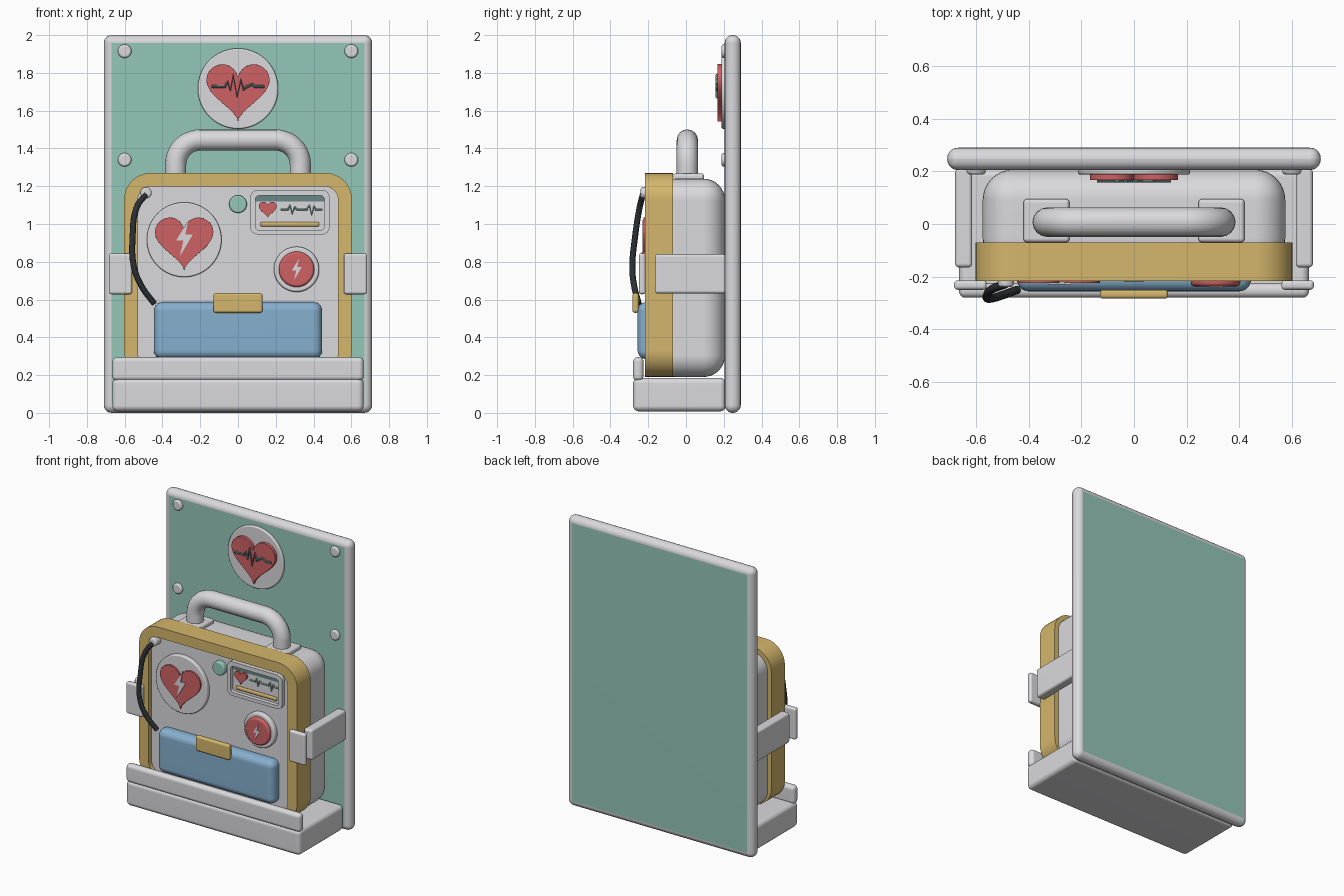
import bpy, bmesh, math
from mathutils import Vector

cube = bpy.data.objects.get("Cube")
if cube:
    bpy.data.objects.remove(cube, do_unlink=True)


def material(name, r, g, b):
    m = bpy.data.materials.new(name)
    m.use_nodes = True
    m.diffuse_color = (r, g, b, 1)
    node = next(n for n in m.node_tree.nodes if n.type == 'BSDF_PRINCIPLED')
    node.inputs["Base Color"].default_value = (r, g, b, 1)
    return m


WHITE = material("light grey", .70, .70, .72)
GREEN = material("mint green", .30, .57, .48)
YELLOW = material("mustard", .66, .47, .15)
BLUE = material("soft blue", .24, .43, .62)
RED = material("coral red", .62, .12, .125)
BLACK = material("black rubber", .025, .03, .035)
SLATE = material("slate teal", .14, .24, .24)


def finish(name, mesh, mats):
    """Link a mesh, shade it smooth and keep its flat faces flat."""
    ob = bpy.data.objects.new(name, mesh)
    bpy.context.collection.objects.link(ob)
    mesh.materials.clear()
    for m in mats:
        mesh.materials.append(m)
    bpy.ops.object.select_all(action='DESELECT')
    ob.select_set(True)
    bpy.context.view_layer.objects.active = ob
    bpy.ops.object.shade_smooth_by_angle(angle=math.radians(40))
    mod = ob.modifiers.new("flat faces", 'WEIGHTED_NORMAL')
    mod.keep_sharp = True
    return ob


def from_bmesh(name, bm, mats):
    bmesh.ops.recalc_face_normals(bm, faces=bm.faces[:])
    mesh = bpy.data.meshes.new(name)
    bm.to_mesh(mesh)
    bm.free()
    return finish(name, mesh, mats)


def box(name, xs, ys, zs, bevel, mat, segments=5):
    bm = bmesh.new()
    bmesh.ops.create_cube(bm, size=1)
    for v in bm.verts:
        v.co = [(a + b) / 2 + c * (b - a) for (a, b), c in zip((xs, ys, zs), v.co)]
    bmesh.ops.bevel(bm, geom=bm.edges[:], offset=bevel, segments=segments,
                    profile=.5, affect='EDGES', clamp_overlap=True)
    return from_bmesh(name, bm, [mat])


# Outlines in the x-z plane
def rounded(x0, x1, z0, z1, r, n=8):
    pts = []
    for k, (cx, cz) in enumerate([(x1 - r, z1 - r), (x0 + r, z1 - r),
                                  (x0 + r, z0 + r), (x1 - r, z0 + r)]):
        for i in range(n + 1):
            a = math.pi / 2 * (k + i / n)
            pts.append((cx + r * math.cos(a), cz + r * math.sin(a)))
    return pts


def circle(cx, cz, r, n=40):
    return [(cx + r * math.cos(2 * math.pi * i / n),
             cz + r * math.sin(2 * math.pi * i / n)) for i in range(n)]


def heart(cx, cz, width, n=48):
    s, pts = width / 32, []
    for i in range(n):
        t = 2 * math.pi * i / n
        z = 13 * math.cos(t) - 5 * math.cos(2 * t) - 2 * math.cos(3 * t) - math.cos(4 * t)
        pts.append((cx + s * 16 * math.sin(t) ** 3, cz + s * (z + 2.5)))
    return pts


def lightning(cx, cz, h):
    shape = [(.12, .5), (-.22, -.06), (-.02, -.06), (-.12, -.5), (.24, .1), (.03, .1)]
    return [(cx + x * h, cz + z * h) for x, z in shape]


def plate(name, pts, front, back, mat, bevel=0, segments=3):
    """Extrude an outline along y and round its front rim."""
    bm = bmesh.new()
    face = bm.faces.new([bm.verts.new((x, back, z)) for x, z in pts])
    out = bmesh.ops.extrude_face_region(bm, geom=[face], use_keep_orig=True)
    moved = [g for g in out["geom"] if isinstance(g, bmesh.types.BMVert)]
    bmesh.ops.translate(bm, verts=moved, vec=(0, front - back, 0))
    bmesh.ops.recalc_face_normals(bm, faces=bm.faces[:])
    if bevel:
        top = set(moved)
        rim = [e for e in bm.edges if e.verts[0] in top and e.verts[1] in top]
        bmesh.ops.bevel(bm, geom=rim, offset=bevel, segments=segments, profile=.5,
                        affect='EDGES', clamp_overlap=True)
    return from_bmesh(name, bm, [mat])


def frame(name, outer, inner, front, back, mat):
    """Rectangular ring between two outlines with matching points."""
    bm = bmesh.new()
    loops = [[bm.verts.new((x, y, z)) for x, z in pts]
             for pts, y in ((outer, front), (outer, back), (inner, back), (inner, front))]
    n = len(outer)
    for k in range(4):
        a, b = loops[k], loops[(k + 1) % 4]
        for i in range(n):
            j = (i + 1) % n
            bm.faces.new((a[i], a[j], b[j], b[i]))
    return from_bmesh(name, bm, [mat])


def tube(name, pts, radius, mat, smooth=False, resolution=4):
    cu = bpy.data.curves.new(name + " path", 'CURVE')
    cu.dimensions = '3D'
    cu.bevel_depth, cu.bevel_resolution, cu.use_fill_caps = radius, resolution, True
    sp = cu.splines.new('BEZIER' if smooth else 'POLY')
    items = sp.bezier_points if smooth else sp.points
    items.add(len(pts) - 1)
    for p, co in zip(items, pts):
        if smooth:
            p.co = co
            p.handle_left_type = p.handle_right_type = 'AUTO'
        else:
            p.co = (*co, 1)
    tmp = bpy.data.objects.new(name + " path", cu)
    bpy.context.collection.objects.link(tmp)
    dg = bpy.context.evaluated_depsgraph_get()
    mesh = bpy.data.meshes.new_from_object(tmp.evaluated_get(dg))
    bpy.data.objects.remove(tmp, do_unlink=True)
    return finish(name, mesh, [mat])


# Wall board: rounded rim with green front and back
board = box("wall_board", (-.71, .71), (.205, .29), (0, 2), .041, WHITE)
board.data.materials.append(GREEN)
for p in board.data.polygons:
    if abs(p.normal.y) > .99:
        p.material_index = 1
for x in (-.6, .6):
    for z in (1.34, 1.915):
        plate("board_bolt", circle(x, z, .036, 24), .188, .21, WHITE, .012)

# Board badge with heart and pulse
plate("badge_disc", circle(0, 1.717, .213, 64), .188, .21, WHITE, .008)
plate("badge_heart", heart(0, 1.695, .335), .167, .19, RED, .006)
pulse = [(-.14, 0), (-.07, 0), (-.055, .025), (-.04, -.02), (-.025, .06), (-.005, -.055),
         (.015, .035), (.03, -.015), (.045, 0), (.075, .012), (.09, 0), (.14, 0)]
tube("badge_pulse", [(x, .165, 1.727 + z) for x, z in pulse], .008, SLATE, resolution=2)

# Shelf and retaining lip
box("shelf", (-.665, .665), (-.28, .21), (.008, .185), .03, WHITE)
box("shelf_lip", (-.665, .665), (-.28, -.225), (.17, .295), .024, WHITE)

# Device case
box("case_back", (-.575, .575), (-.17, .207), (.19, 1.24), .115, WHITE, 8)
frame("case_bumper", rounded(-.603, .603, .19, 1.27, .14), rounded(-.53, .53, .25, 1.198, .07),
      -.217, -.07, YELLOW)
plate("front_panel", rounded(-.535, .535, .24, 1.2, .07), -.185, -.08, WHITE)

# Carry handle and feet
arc = [(.20 + .13 * math.cos(a), 1.315 + .13 * math.sin(a))
       for a in (math.pi / 2 * i / 10 for i in range(11))]
side = [(.33, 1.24)] + arc
path = side + [(-x, z) for x, z in reversed(side)]
tube("carry_handle", [(x, .007, z) for x, z in path], .056, WHITE, resolution=6)

for s in (-1, 1):
    box("handle_foot", sorted((s * .245, s * .42)), (-.07, .095), (1.225, 1.268), .015, WHITE)
    # Side clamps
    box("clamp_arm", sorted((s * .615, s * .68)), (-.165, .21), (.632, .84), .015, WHITE)
    box("clamp_pad", sorted((s * .56, s * .684)), (-.25, -.214), (.628, .845), .014, WHITE)

# Heart emblem
plate("emblem_disc", circle(-.285, .917, .198, 64), -.212, -.18, WHITE, .008)
plate("emblem_heart", heart(-.285, .895, .31), -.224, -.205, RED, .005)
plate("emblem_bolt", lightning(-.285, .925, .19), -.23, -.22, WHITE)

# Buttons
plate("status_button", circle(0, 1.105, .047), -.218, -.18, GREEN, .01)
plate("shock_button_ring", circle(.31, .76, .12, 48), -.215, -.18, WHITE, .012)
plate("shock_button", circle(.31, .76, .094, 48), -.237, -.2, RED, .014)
plate("shock_button_bolt", lightning(.31, .76, .115), -.242, -.234, WHITE)

# Display
frame("screen_bezel", rounded(.065, .485, .945, 1.18, .04), rounded(.092, .457, .968, 1.15, .02),
      -.212, -.18, WHITE)
plate("screen_header", rounded(.092, .457, 1.118, 1.15, .005), -.19, -.184, SLATE)
plate("screen_heart", heart(.158, 1.075, .095), -.2, -.18, RED, .003)
trace = [(.225, 0), (.265, 0), (.275, .022), (.287, -.022), (.3, .012), (.312, 0),
         (.365, 0), (.378, .022), (.39, -.028), (.402, .015), (.412, 0), (.447, 0)]
tube("screen_trace", [(x, -.19, 1.077 + z) for x, z in trace], .006, GREEN, resolution=2)
box("screen_bar", (.118, .43), (-.198, -.18), (.987, 1.011), .008, YELLOW, 3)

# Pad pouch and clasp
box("pad_pouch", (-.445, .445), (-.256, -.15), (.285, .586), .045, BLUE, 6)
box("pouch_clasp", (-.13, .13), (-.284, -.25), (.53, .634), .013, YELLOW, 4)

# Lead cable and plug
plate("cable_plug", circle(-.487, 1.165, .03, 24), -.24, -.18, WHITE, .012)
tube("lead_cable", [(-.487, -.228, 1.158), (-.535, -.245, 1.09), (-.558, -.27, .93),
                    (-.55, -.284, .77), (-.51, -.274, .67), (-.443, -.25, .578)],
     .016, BLACK, smooth=True)
